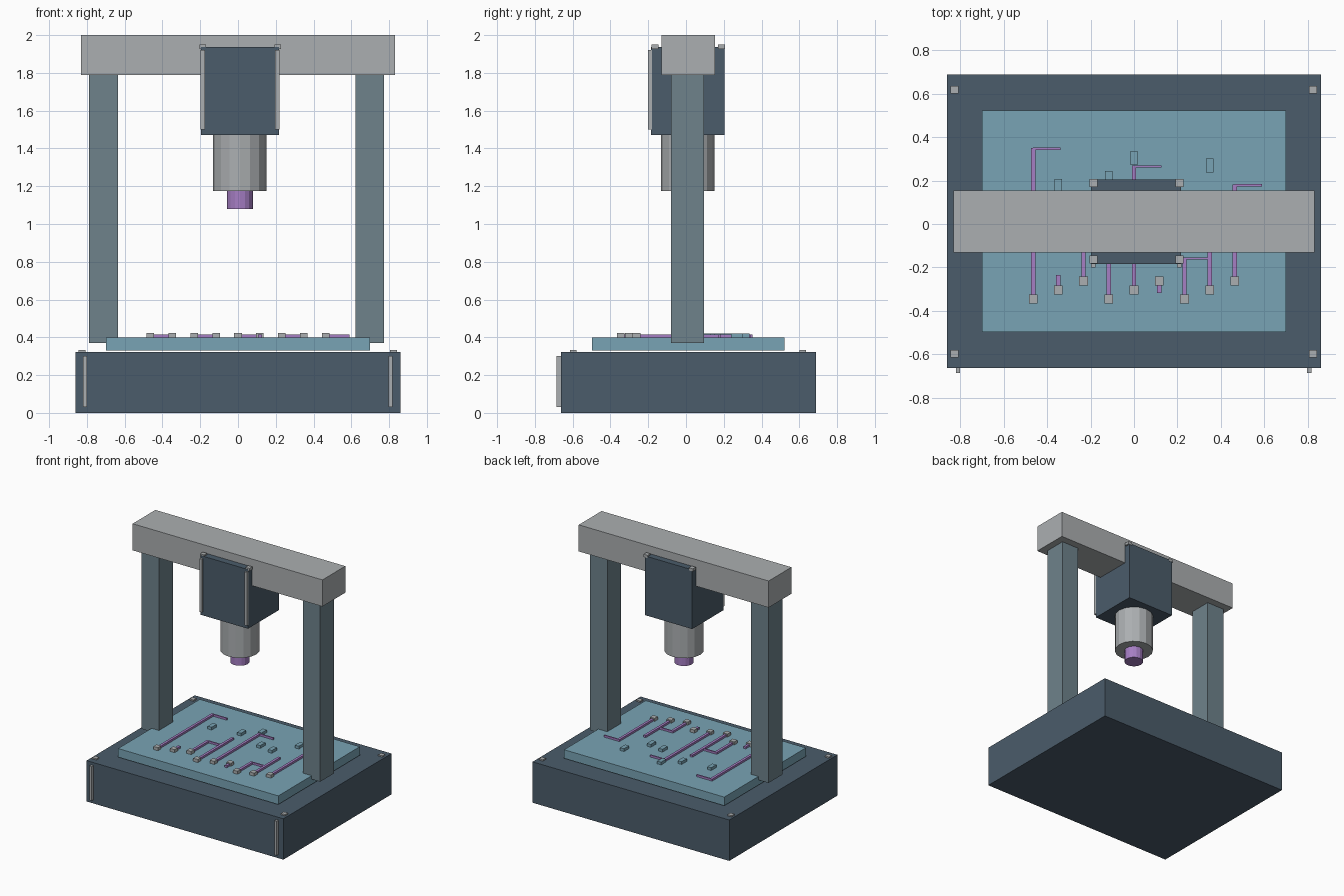
import bpy

cube = bpy.data.objects.get("Cube")
if cube:
    bpy.data.objects.remove(cube, do_unlink=True)


def material(name, rgb):
    mat = bpy.data.materials.new(name)
    mat.use_nodes = True
    color = (*rgb, 1)
    mat.diffuse_color = color
    mat.node_tree.nodes["Principled BSDF"].inputs["Base Color"].default_value = color
    return mat


slate = material("dark slate", (.07, .107, .145))
steel = material("light grey", (.41, .43, .44))
blue = material("pale blue", (.19, .37, .46))
column_grey = material("blue grey", (.158, .225, .26))
purple = material("purple", (.38, .21, .55))


def box(name, mat, x, y, z):
    """Box from (low, high) ranges on each axis."""
    bpy.ops.mesh.primitive_cube_add(size=1)
    ob = bpy.context.object
    ob.name = name
    ob.location = [sum(r) / 2 for r in (x, y, z)]
    ob.scale = [abs(r[1] - r[0]) for r in (x, y, z)]
    ob.data.materials.append(mat)
    return ob


def around(center, size):
    return (center - size / 2, center + size / 2)


def cylinder(name, mat, radius, z):
    bpy.ops.mesh.primitive_cylinder_add(
        vertices=16, radius=radius, depth=z[1] - z[0], location=(.01, .01, sum(z) / 2))
    ob = bpy.context.object
    ob.name = name
    ob.data.materials.append(mat)


# Base and work plate
box("base", slate, (-.86, .86), (-.662, .688), (0, .323))
box("work_plate", blue, (-.7, .7), (-.497, .522), (.33, .398))

# Gantry
for side, x in (("right", -.712), ("left", .698)):
    box(side + "_column", column_grey, around(x, .152), (-.079, .095), (.37, 1.79))
box("crossbeam", steel, (-.83, .83), (-.131, .154), (1.79, 2))

# Tool head, spindle and nozzle
box("head_housing", slate, (-.197, .216), (-.184, .204), (1.47, 1.938))
cylinder("spindle", steel, .142, (1.175, 1.475))
cylinder("nozzle", purple, .069, (1.08, 1.18))

# Corner bolts and front trim strips
for side, base_x, head_x in (("right", -.826, -.187), ("left", .824, .21)):
    for end, base_y, head_y in (("front", -.597, -.164), ("back", .618, .188)):
        box(f"base_bolt_{end}_{side}", steel, around(base_x, .036),
            around(base_y, .036), (.315, .333))
        box(f"head_bolt_{end}_{side}", steel, around(head_x, .036),
            around(head_y, .036), (1.927, 1.949))
for side, base_x, head_x in (("right", -.81, -.187), ("left", .807, .208)):
    box("base_trim_" + side, steel, around(base_x, .02), (-.685, -.655), (.03, .3))
    box("head_trim_" + side, steel, around(head_x, .022), (-.2, -.18), (1.5, 1.92))

# Circuit on the plate: pads, traces with side branches, and chips
trace_ends = (.35, -.235, -.04, .1, .268, -.318, -.155, .02, .182)
chips = {1: .175, 3: .212, 4: .303, 5: .12, 6: .1, 7: .27}
for i, end in enumerate(trace_ends):
    x = -.464 + .116 * i
    y = -.345 + .0415 * (i % 3)
    box(f"pad_{i}", steel, around(x, .04), around(y, .04), (.398, .422))
    box(f"trace_{i}", purple, around(x, .02), (y, end), (.396, .414))
    if i % 2 == 0:
        box(f"branch_{i}", purple, (x, x + .126), around(end - .004, .01), (.396, .414))
    if i in chips:
        box(f"chip_{i}", blue, around(x, .034), around(chips[i], .064), (.396, .42))
